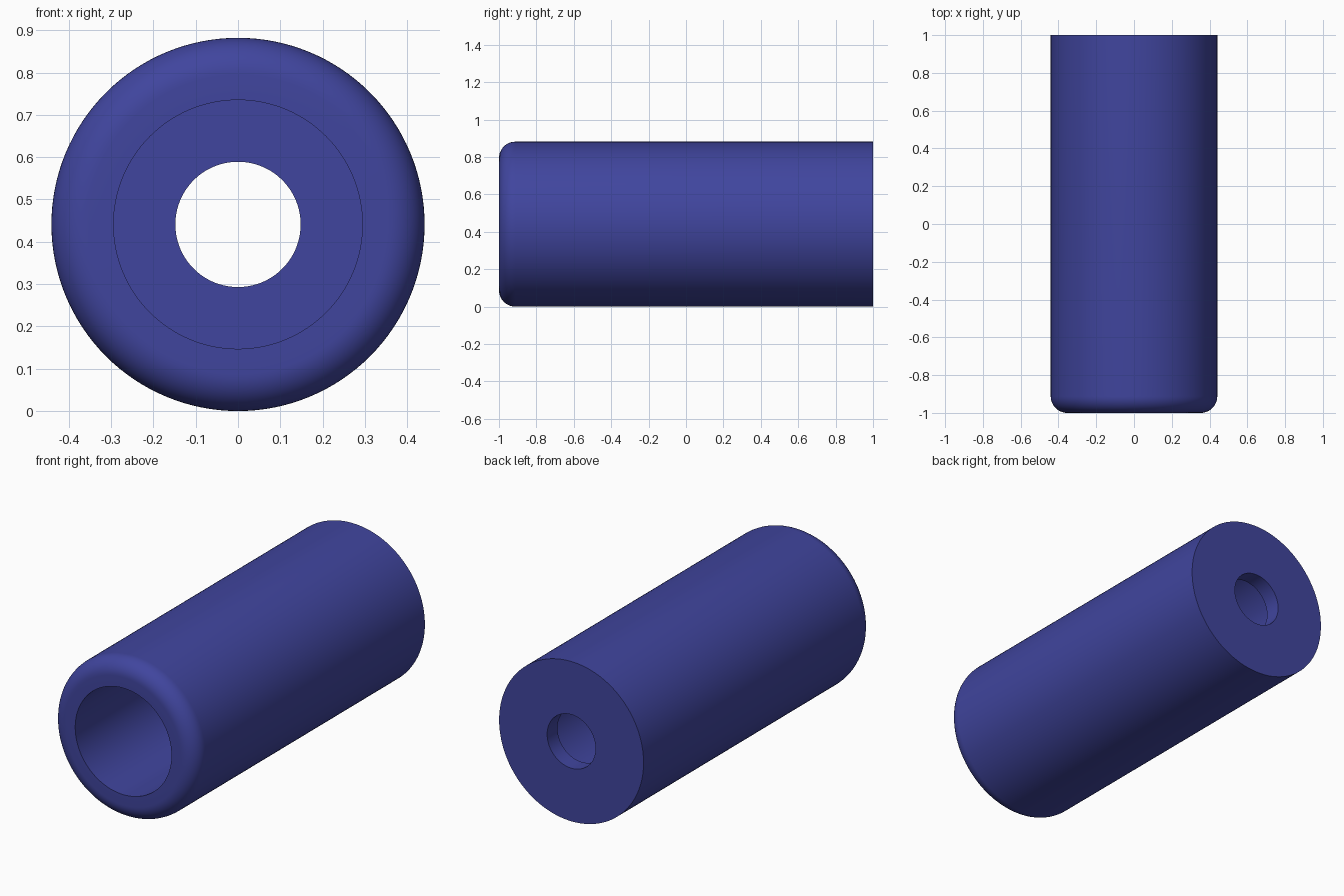
import bpy, bmesh, math
from mathutils import Matrix, Vector

if "Cube" in bpy.data.objects:
    bpy.data.objects.remove(bpy.data.objects["Cube"])

R, BORE, HOLE = 0.441, 0.294, 0.148   # outer, counterbore and through-hole radii
FILLET, WALL = 0.088, 0.09            # rounded front edge, rear wall thickness
STEPS = 128

blue = bpy.data.materials.new("indigo blue")
blue.diffuse_color = (0.0513, 0.0595, 0.342, 1)
blue.use_nodes = True
blue.node_tree.nodes["Principled BSDF"].inputs["Base Color"].default_value = blue.diffuse_color

# Closed cross-section as (radius, y)
profile = [(HOLE, 1), (HOLE, 1 - WALL), (BORE, 1 - WALL), (BORE, -1)]
for i in range(13):
    a = math.pi / 2 * i / 12
    profile.append((R - FILLET + FILLET * math.sin(a),
                    -1 + FILLET - FILLET * math.cos(a)))
profile.append((R, 1))

# Revolve the section around the long axis
bm = bmesh.new()
rings = []
for s in range(STEPS):
    t = 2 * math.pi * s / STEPS
    rings.append([bm.verts.new((r * math.cos(t), y, R + r * math.sin(t)))
                  for r, y in profile])
n = len(profile)
for s in range(STEPS):
    a, b = rings[s], rings[(s + 1) % STEPS]
    for i in range(n):
        j = (i + 1) % n
        bm.faces.new((a[i], a[j], b[j], b[i]))
bmesh.ops.recalc_face_normals(bm, faces=bm.faces)

mesh = bpy.data.meshes.new("sleeve")
bm.to_mesh(mesh)
bm.free()
mesh.materials.append(blue)
sleeve = bpy.data.objects.new("sleeve", mesh)
bpy.context.collection.objects.link(sleeve)

# Smooth curved walls, crisp rims
bpy.context.view_layer.objects.active = sleeve
sleeve.select_set(True)
bpy.ops.object.shade_smooth_by_angle(angle=math.radians(30))
